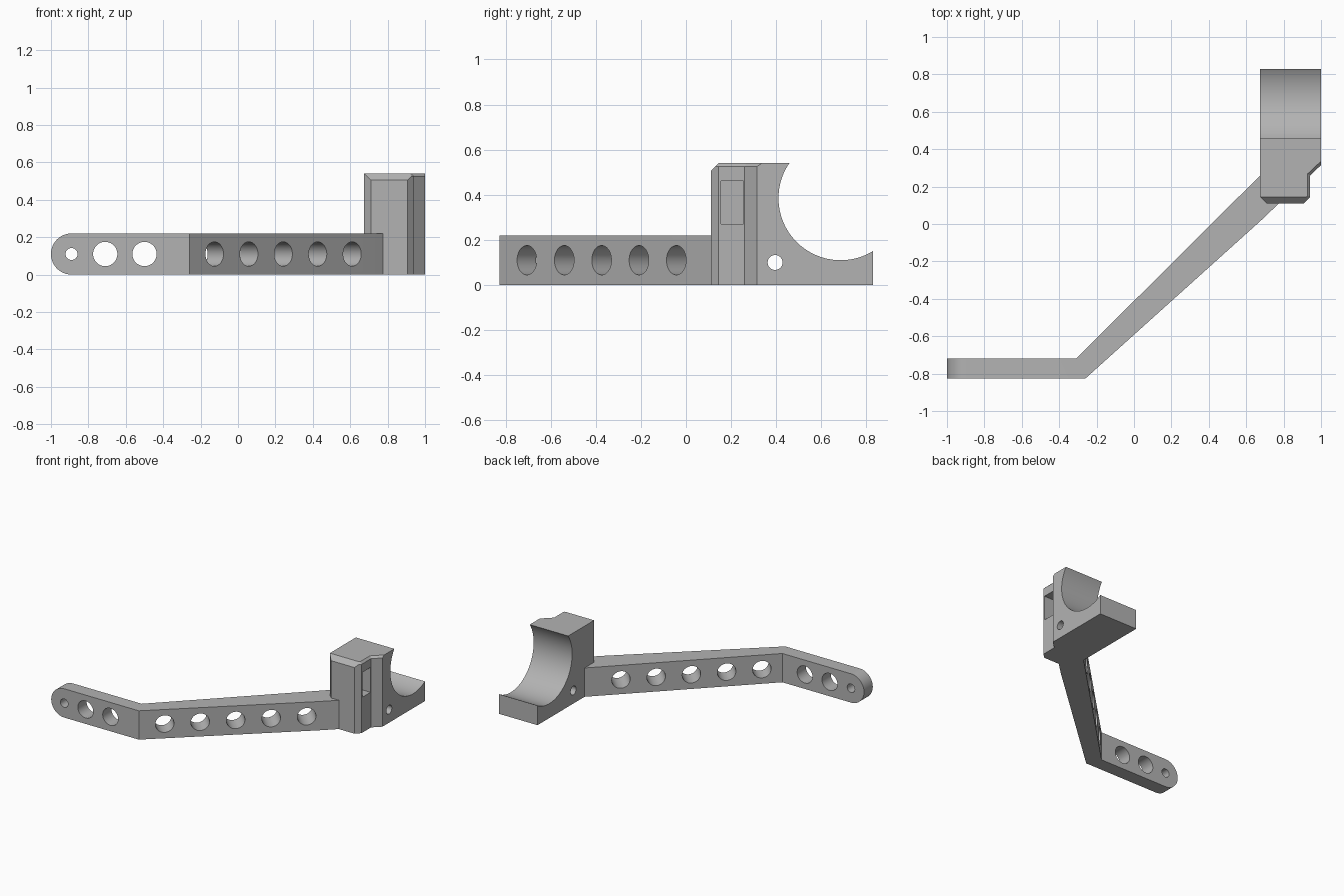
import bpy, bmesh
from math import pi, cos, sin, radians
from mathutils import Vector

if "Cube" in bpy.data.objects:
    bpy.data.objects.remove(bpy.data.objects["Cube"])

grey = bpy.data.materials.new("plain_grey")
grey.use_nodes = True
grey.diffuse_color = (0.45, 0.45, 0.45, 1)
grey.node_tree.nodes["Principled BSDF"].inputs["Base Color"].default_value = grey.diffuse_color


def loft(name, rings):
    """Closed solid through matching rings of points."""
    bm = bmesh.new()
    loops = [[bm.verts.new(p) for p in ring] for ring in rings]
    n = len(loops[0])
    bm.faces.new(loops[0])
    bm.faces.new(loops[-1])
    for a, b in zip(loops, loops[1:]):
        for i in range(n):
            bm.faces.new((a[i], a[(i + 1) % n], b[(i + 1) % n], b[i]))
    bmesh.ops.recalc_face_normals(bm, faces=bm.faces)
    mesh = bpy.data.meshes.new(name)
    bm.to_mesh(mesh)
    bm.free()
    mesh.materials.append(grey)
    ob = bpy.data.objects.new(name, mesh)
    bpy.context.collection.objects.link(ob)
    return ob


def flat(points, z):
    return [(x, y, z) for x, y in points]


def rod(center, axis, radius, length, sides=48):
    """Cylinder cutter centred on a point."""
    axis = Vector(axis).normalized()
    u = axis.orthogonal().normalized()
    v = axis.cross(u)
    ring = [Vector(center) + radius * (cos(2 * pi * i / sides) * u + sin(2 * pi * i / sides) * v)
            for i in range(sides)]
    return loft("cutter", [[p + axis * s * length / 2 for p in ring] for s in (-1, 1)])


def cut(ob, tool, operation='DIFFERENCE'):
    """Apply one boolean and discard its tool."""
    tool.hide_render = True
    mod = ob.modifiers.new("cut", 'BOOLEAN')
    mod.operation, mod.solver, mod.object = operation, 'EXACT', tool
    bpy.ops.object.select_all(action='DESELECT')
    bpy.context.view_layer.objects.active = ob
    ob.select_set(True)
    bpy.ops.object.modifier_apply(modifier=mod.name)
    bpy.data.objects.remove(tool)


# Bent arm, with a rounded free end
HEIGHT, MID = 0.22, 0.11
plan = [(-1, -0.826), (-0.26, -0.826), (0.675, 0.015), (0.78, 0.115),
        (0.78, 0.2), (0.69, 0.275), (-0.31, -0.72), (-1, -0.72)]
arm = loft("bent_arm", [flat(plan, 0), flat(plan, HEIGHT)])
arc = [radians(90 + 180 * i / 32) for i in range(33)]
capsule = [(-0.89 + MID * cos(a), MID + MID * sin(a)) for a in arc] + [(1.2, 0), (1.2, HEIGHT)]
cut(arm, loft("cutter", [[(x, y, z) for x, z in capsule] for y in (-1, 1)]), 'INTERSECT')

# Holes along the straight part and the slanted part
for x, r in ((-0.89, 0.032), (-0.71, 0.065), (-0.5, 0.065)):
    cut(arm, rod((x, -0.77, MID), (0, 1, 0), r, 0.3))
for i in range(5):
    x = -0.125 + 0.184 * i
    y = -0.826 + 0.9 * (x + 0.26)
    cut(arm, rod((x - 0.03, y + 0.03, MID), (-1, 1.05, 0), 0.065, 0.34))

# Mounting block with a stepped side and a small top chamfer
foot = [(0.675, 0.828), (1, 0.828), (1, 0.315), (0.942, 0.26), (0.942, 0.145),
        (0.907, 0.11), (0.71, 0.11), (0.675, 0.145)]
crown = [(0.675, 0.828), (1, 0.828), (1, 0.336), (0.927, 0.267), (0.927, 0.151),
         (0.886, 0.11), (0.71, 0.11), (0.675, 0.145)]
block = loft("cradle_block", [flat(foot, 0), flat(foot, 0.525), flat(crown, 0.54)])

# Sloped front edge
wedge = [(0.05, 0.445), (0.2, 0.595), (0.05, 0.595)]
cut(block, loft("cutter", [[(x, y, z) for y, z in wedge] for x in (0.5, 1.2)]))

# Round cradle, pin hole and side pocket
cut(block, rod((0.84, 0.685, 0.385), (1, 0, 0), 0.275, 0.6, 128))
cut(block, rod((0.84, 0.395, 0.10), (1, 0, 0), 0.033, 0.6))
pocket = [(0.155, 0.27), (0.255, 0.27), (0.255, 0.46), (0.155, 0.46)]
cut(block, loft("cutter", [[(x, y, z) for y, z in pocket] for x in (0.81, 1.1)]))

# Smooth the curved walls, keep the edges sharp
for ob in (arm, block):
    bpy.ops.object.select_all(action='DESELECT')
    bpy.context.view_layer.objects.active = ob
    ob.select_set(True)
    bpy.ops.object.shade_smooth_by_angle(angle=radians(25))
